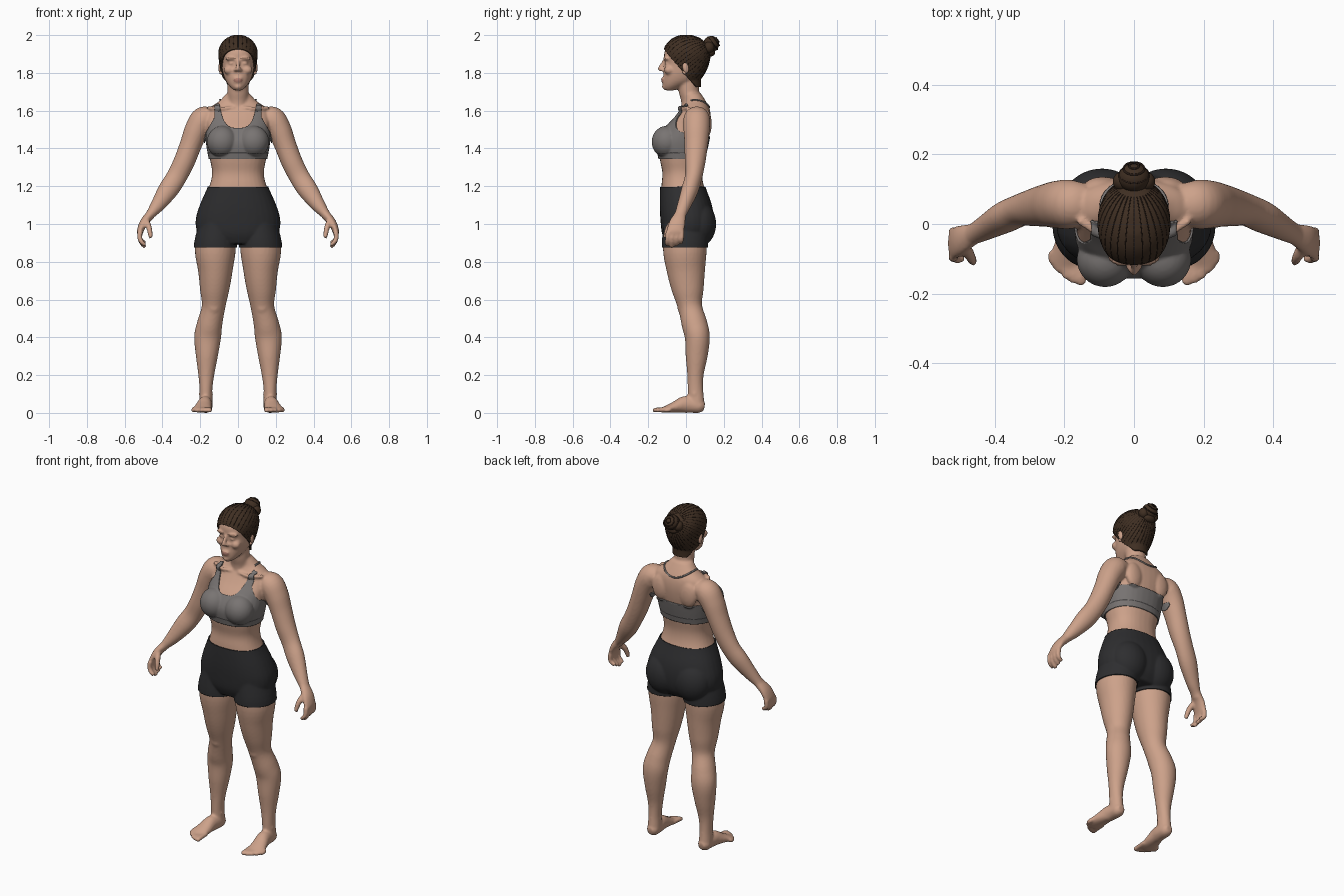
import bpy, bmesh, math
from mathutils import Vector, Matrix
from mathutils.bvhtree import BVHTree

if "Cube" in bpy.data.objects:
    bpy.data.objects.remove(bpy.data.objects["Cube"])

X, Y, Z = Vector((1, 0, 0)), Vector((0, 1, 0)), Vector((0, 0, 1))


def material(name, rgb):
    m = bpy.data.materials.new(name)
    m.use_nodes = True
    m.diffuse_color = (*rgb, 1)
    bsdf = m.node_tree.nodes["Principled BSDF"]
    bsdf.inputs["Base Color"].default_value = (*rgb, 1)
    bsdf.inputs["Roughness"].default_value = 0.7
    return m


skin = material("skin", (0.61, 0.36, 0.255))
lip = material("lip", (0.46, 0.22, 0.17))
brow = material("brow", (0.3, 0.17, 0.115))
grey = material("grey_fabric", (0.19, 0.175, 0.17))
seam = material("seam", (0.07, 0.065, 0.065))
black = material("black_fabric", (0.027, 0.027, 0.029))
hair_brown = material("hair_brown", (0.05, 0.028, 0.016))
hair_dark = material("hair_dark", (0.022, 0.012, 0.008))


def add_object(name, bm, mats):
    mesh = bpy.data.meshes.new(name)
    bm.to_mesh(mesh)
    mesh.shade_smooth()
    for m in mats:
        mesh.materials.append(m)
    obj = bpy.data.objects.new(name, mesh)
    bpy.context.collection.objects.link(obj)
    return obj


def ball(bm, centre, radii, tilt=0):
    m = Matrix.Translation(centre) @ Matrix.Rotation(tilt, 4, "X") @ Matrix.Diagonal((*radii, 1))
    bmesh.ops.create_uvsphere(bm, u_segments=24, v_segments=16, radius=1, matrix=m)


def loft(bm, sections, across=X, along=None, power=2, sx=1, steps=5, segs=32):
    """Closed tube through (x, y, z, radius across, other radius) sections."""
    p = [Vector((s[0] * sx, *s[1:])) for s in sections]
    p = [p[0] * 2 - p[1]] + p + [p[-1] * 2 - p[-2]]
    path = []
    for a, b, c, d in zip(p, p[1:], p[2:], p[3:]):
        for i in range(steps):
            t = i / steps
            path.append((b * 2 + (c - a) * t + (a * 2 - b * 5 + c * 4 - d) * t**2
                         + (b * 3 - a - c * 3 + d) * t**3) / 2)
    path.append(p[-2])
    rings = []
    for i, s in enumerate(path):
        tangent = along or (path[min(i + 1, len(path) - 1)].xyz - path[max(i - 1, 0)].xyz).normalized()
        u = (across - tangent * across.dot(tangent)).normalized()
        w = tangent.cross(u)
        ring = []
        for k in range(segs):
            c, n = math.cos(math.tau * k / segs), math.sin(math.tau * k / segs)
            c, n = (math.copysign(abs(q) ** (2 / power), q) for q in (c, n))
            ring.append(bm.verts.new(s.xyz + u * c * s[3] + w * n * s[4]))
        rings.append(ring)
    faces = [bm.faces.new(rings[0]), bm.faces.new(rings[-1])]
    for r, q in zip(rings, rings[1:]):
        for k in range(segs):
            faces.append(bm.faces.new((r[k - 1], r[k], q[k], q[k - 1])))
    bmesh.ops.recalc_face_normals(bm, faces=faces)


def trunk(bm, rows, power):
    """Upright loft from (z, half width, front y, back y) rows."""
    loft(bm, [(0, (f + b) / 2, z, w, (b - f) / 2) for z, w, f, b in rows], along=Z, power=power)


# Torso, neck and head
bm = bmesh.new()
trunk(bm, [(.9, .15, -.1, .1), (.95, .205, -.12, .13), (1.02, .217, -.128, .14),
           (1.1, .195, -.132, .13), (1.2, .152, -.13, .095), (1.27, .137, -.125, .085),
           (1.34, .148, -.138, .095), (1.43, .163, -.15, .115), (1.5, .165, -.115, .128),
           (1.56, .17, -.065, .132), (1.61, .155, -.03, .125), (1.65, .1, -.01, .105),
           (1.69, .062, -.01, .08)], 2.3)
trunk(bm, [(1.56, .06, -.03, .1), (1.64, .057, -.025, .088), (1.7, .056, -.038, .07),
           (1.8, .056, -.05, .07)], 2)
trunk(bm, [(1.708, .022, -.112, -.06), (1.73, .045, -.12, -.01), (1.76, .066, -.121, .055),
           (1.8, .08, -.118, .09), (1.85, .088, -.113, .112), (1.9, .095, -.116, .12),
           (1.94, .086, -.1, .108), (1.972, .06, -.07, .075), (1.99, .025, -.03, .03)], 2.15)

# Nose, lips and chin
loft(bm, [(0, -.113, 1.868, .009, .009), (0, -.124, 1.845, .009, .012),
          (0, -.136, 1.822, .013, .013), (0, -.132, 1.81, .012, .008)])
ball(bm, (0, -.12, 1.768), (.025, .014, .008))
ball(bm, (0, -.118, 1.754), (.021, .014, .008))
ball(bm, (0, -.108, 1.727), (.022, .019, .016))

for s in (1, -1):
    # Face halves
    ball(bm, (s * .036, -.103, 1.876), (.032, .019, .011))
    ball(bm, (s * .034, -.1, 1.85), (.018, .015, .009))
    ball(bm, (s * .048, -.09, 1.815), (.028, .026, .024))
    ball(bm, (s * .014, -.123, 1.815), (.01, .012, .008))
    # Bust, collarbone, shoulder blade and buttock
    ball(bm, (s * .083, -.102, 1.435), (.075, .073, .078))
    loft(bm, [(.02, -.025, 1.615, .008, .008), (.09, -.03, 1.612, .009, .009),
              (.16, .01, 1.615, .01, .01)], across=Z, sx=s)
    ball(bm, (s * .09, .108, 1.53), (.055, .028, .075))
    ball(bm, (s * .092, .065, 1.0), (.105, .088, .115))
    # Leg with kneecap
    loft(bm, [(.11, 0, 1.0, .09, .11), (.12, -.006, .87, .108, .116), (.12, 0, .75, .091, .101),
              (.124, .01, .65, .077, .084), (.13, .022, .56, .062, .064), (.15, .045, .47, .067, .068),
              (.161, .06, .4, .071, .066), (.165, .056, .3, .058, .058), (.168, .05, .2, .042, .043),
              (.17, .05, .12, .034, .041), (.17, .055, .04, .036, .044)], sx=s)
    ball(bm, (s * .128, -.02, .565), (.036, .026, .045))
    # Foot, ankle bones and toes
    loft(bm, [(.17, .098, .032, .02, .02), (.17, .075, .036, .034, .036), (.171, .03, .042, .037, .042),
              (.176, -.01, .044, .038, .044), (.183, -.055, .032, .044, .031),
              (.19, -.1, .02, .05, .02), (.19, -.128, .014, .044, .013)], sx=s)
    ball(bm, (s * .17, .045, .1), (.039, .018, .018))
    for i in range(5):
        x, tip, r = .153 + .0205 * i, -.165 + .003 * i * (i + 1), .0165 - .0012 * i
        loft(bm, [(x, -.09, .02, r, .013), (x, tip + .02, .017, r, .012), (x, tip, .014, r, .013)], sx=s)
        ball(bm, (s * x, tip, .014), (r, .012, .013))
    # Arm
    loft(bm, [(.13, .06, 1.57, .055, .045), (.18, .057, 1.555, .07, .068), (.218, .056, 1.5, .069, .064),
              (.25, .054, 1.42, .062, .058), (.285, .048, 1.33, .055, .056),
              (.325, .04, 1.25, .046, .054), (.37, .02, 1.18, .045, .053),
              (.425, -.01, 1.1, .036, .038), (.46, -.028, 1.055, .031, .026),
              (.478, -.036, 1.03, .033, .023)], across=Y, sx=s)
    # Palm, fingers and thumb
    loft(bm, [(.46, -.028, 1.055, .03, .024), (.497, -.045, 1.01, .042, .022),
              (.517, -.056, .965, .046, .018), (.519, -.058, .945, .042, .014)], across=Y, sx=s)
    for i in range(4):
        y = -.095 + .025 * i
        drop = .012 * abs(i - 1)
        loft(bm, [(.518, y, .96, .0135, .014), (.52, y - .003, .925, .0125, .013),
                  (.508, y - .006, .896 + drop / 2, .012, .012),
                  (.49, y - .006, .876 + drop, .01, .01)], across=Y, sx=s)
    loft(bm, [(.487, -.06, 1.02, .016, .016), (.472, -.09, .985, .016, .015),
              (.465, -.105, .95, .013, .013), (.462, -.11, .925, .01, .01)], across=Y, sx=s)

# Fuse the parts into one smooth skin
body = add_object("body", bm, [])
remesh = body.modifiers.new("fuse", "REMESH")
remesh.mode, remesh.voxel_size = "VOXEL", 0.007
soften = body.modifiers.new("soften", "SMOOTH")
soften.factor, soften.iterations = 0.5, 4
fused = bpy.data.meshes.new_from_object(body.evaluated_get(bpy.context.evaluated_depsgraph_get()))
bpy.data.objects.remove(body)


def cut(bm, field):
    """Slice faces along the line where field is zero."""
    val = {v: field(v.co) for v in bm.verts}
    new = []
    for e in list(bm.edges):
        a, b = e.verts
        if val[a] * val[b] < 0:
            t = min(max(val[a] / (val[a] - val[b]), .02), .98)
            new.append(bmesh.utils.edge_split(e, a, t)[1])
    bmesh.ops.connect_verts(bm, verts=new)


def paint(bm, field, index):
    cut(bm, field)
    for f in bm.faces:
        if field(f.calc_center_median()) > 0:
            f.material_index = index


def garment(name, field, mats, thickness, stripe=None):
    """Shell copied from the skin wherever field is positive."""
    bm = bmesh.new()
    bm.from_mesh(fused)
    cut(bm, field)
    drop = [f for f in bm.faces if field(f.calc_center_median()) <= 0]
    bmesh.ops.delete(bm, geom=drop, context="FACES")
    if stripe:
        paint(bm, stripe, 1)
    bm.normal_update()
    for v in bm.verts:
        v.co += v.normal * .001
    solid = add_object(name, bm, mats).modifiers.new("thickness", "SOLIDIFY")
    solid.thickness, solid.offset = thickness, 1


def top_field(p):
    x = abs(p.x)
    neckline = 1.505 + .09 * (x / .09) ** 4 - p.z
    armhole = min(.122 + max(0, 1.56 - p.z) * .55, .182) - x
    back = 1.465 + max(0, .03 - p.y) * 8 - p.z
    return min(p.z - 1.345, neckline, armhole, back)


def shorts_field(p):
    return min(p.z - .875, 1.195 - p.z, .27 - abs(p.x))


def hair_field(p):
    return min(p.z - 1.925 + 1.25 * (p.y + .11), p.z - 1.725, p.y + .115)


def lip_field(p):
    oval = 1 - (p.x / .024) ** 2 - ((p.z - 1.761) / .012) ** 2
    return min(oval, (-.1 - p.y) * 50)


def brow_field(p):
    x = abs(p.x)
    oval = 1 - ((x - .036) / .024) ** 2 - ((p.z - 1.878 - .1 * (x - .036)) / .0045) ** 2
    return min(oval, (-.06 - p.y) * 50)


# Body with painted lips and brows
bm = bmesh.new()
bm.from_mesh(fused)
tree = BVHTree.FromBMesh(bm)
paint(bm, lip_field, 1)
paint(bm, brow_field, 2)
add_object("body", bm, [skin, lip, brow])

# Clothes and hair cap
garment("sports_top", top_field, [grey, seam], .006, lambda p: .0015 - abs(p.z - 1.378))
garment("shorts", shorts_field, [black], .006)
garment("hair_cap", hair_field, [hair_brown], .009)


def cord(name, lines, mat, radius):
    curve = bpy.data.curves.new(name, "CURVE")
    curve.dimensions, curve.bevel_depth, curve.bevel_resolution = "3D", radius, 1
    for pts in lines:
        spline = curve.splines.new("POLY")
        spline.points.add(len(pts) - 1)
        for q, co in zip(spline.points, pts):
            q.co = (*co, 1)
    curve.materials.append(mat)
    bpy.context.collection.objects.link(bpy.data.objects.new(name, curve))


# Thin strap round the back of the neck
loop = []
for i in range(41):
    a = math.pi * i / 40
    guess = Vector((.107 * math.cos(a), .02 + .11 * math.sin(a), 1.67 - .05 * math.sin(a) ** 2))
    hit, normal, _, _ = tree.find_nearest(guess)
    loop.append(hit + normal * .002)
cord("neck_strap", [loop], grey, .005)

# Strands combed from the hairline back to the bun
centre, knot = Vector((0, 0, 1.86)), Vector((0, .8, .6))
side_up = X.cross(knot)
strands = []
for i in range(36):
    a = math.tau * i / 36
    rim = X * math.cos(a) + side_up * math.sin(a)
    line = []
    for k in range(25):
        b = math.radians(20 + 5 * k)
        d = knot * math.cos(b) + rim * math.sin(b)
        hit = tree.ray_cast(centre + d * .4, -d)[0]
        if hit is None or hair_field(hit) < .006:
            break
        line.append(hit + d * .0095)
    if len(line) > 2:
        strands.append(line)
cord("hair_strands", strands, hair_dark, .0018)

# Coiled bun
bm = bmesh.new()
ball(bm, (0, .133, 1.952), (.045, .042, .043))
for s in (1, -1):
    ball(bm, (s * .034, .122, 1.935), (.027, .028, .03))
ball(bm, (0, .128, 1.908), (.036, .026, .022))
add_object("bun", bm, [hair_brown])
coils = []
for r, lift in ((.042, .012), (.03, .033), (.014, .043)):
    coils.append([Vector((0, .133, 1.95)) + knot * lift
                  + (X * math.cos(a) + side_up * math.sin(a)) * r
                  for a in (math.tau * k / 24 for k in range(25))])
cord("bun_coils", coils, hair_dark, .003)

# Ears
for s, name in ((1, "left_ear"), (-1, "right_ear")):
    bm = bmesh.new()
    ball(bm, (s * .094, -.002, 1.828), (.01, .016, .029), .2)
    ball(bm, (s * .091, -.008, 1.803), (.008, .01, .011))
    add_object(name, bm, [skin])
